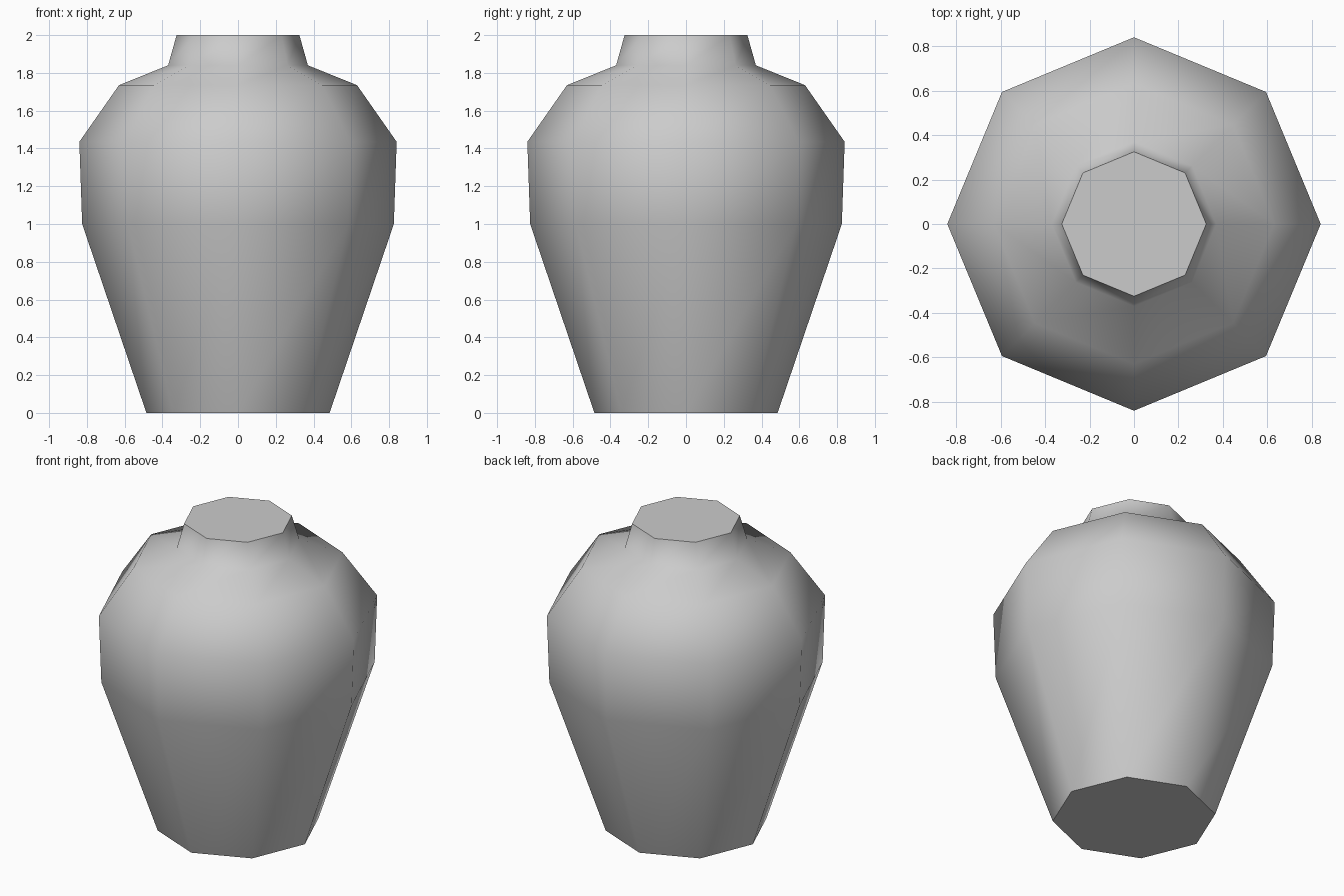
import bpy, bmesh
from math import cos, sin, pi, radians

cube = bpy.data.objects.get("Cube")
if cube:
    bpy.data.objects.remove(cube, do_unlink=True)

SIDES = 8
# Radius and height of each ring, from foot to rim
PROFILE = [(0.485, 0), (0.825, 1.0), (0.84, 1.435),
           (0.63, 1.735), (0.37, 1.84), (0.325, 2.0)]

# Plain grey clay
clay = bpy.data.materials.new("grey_clay")
clay.use_nodes = True
colour = (0.6, 0.6, 0.6, 1)
clay.diffuse_color = colour
clay.node_tree.nodes["Principled BSDF"].inputs["Base Color"].default_value = colour

# Vase body: eight-sided rings bridged together, capped at both ends
bm = bmesh.new()
rings = [[bm.verts.new((r * cos(2 * pi * i / SIDES), r * sin(2 * pi * i / SIDES), z))
          for i in range(SIDES)] for r, z in PROFILE]
for low, high in zip(rings, rings[1:]):
    for i in range(SIDES):
        j = (i + 1) % SIDES
        bm.faces.new((low[i], low[j], high[j], high[i]))
bm.faces.new(rings[0][::-1])
bm.faces.new(rings[-1])

mesh = bpy.data.meshes.new("vase")
bm.to_mesh(mesh)
bm.free()
mesh.materials.append(clay)
vase = bpy.data.objects.new("vase", mesh)
bpy.context.collection.objects.link(vase)

# Smooth walls, crisp rim and foot
bpy.ops.object.select_all(action="DESELECT")
vase.select_set(True)
bpy.context.view_layer.objects.active = vase
bpy.ops.object.shade_smooth_by_angle(angle=radians(62))
